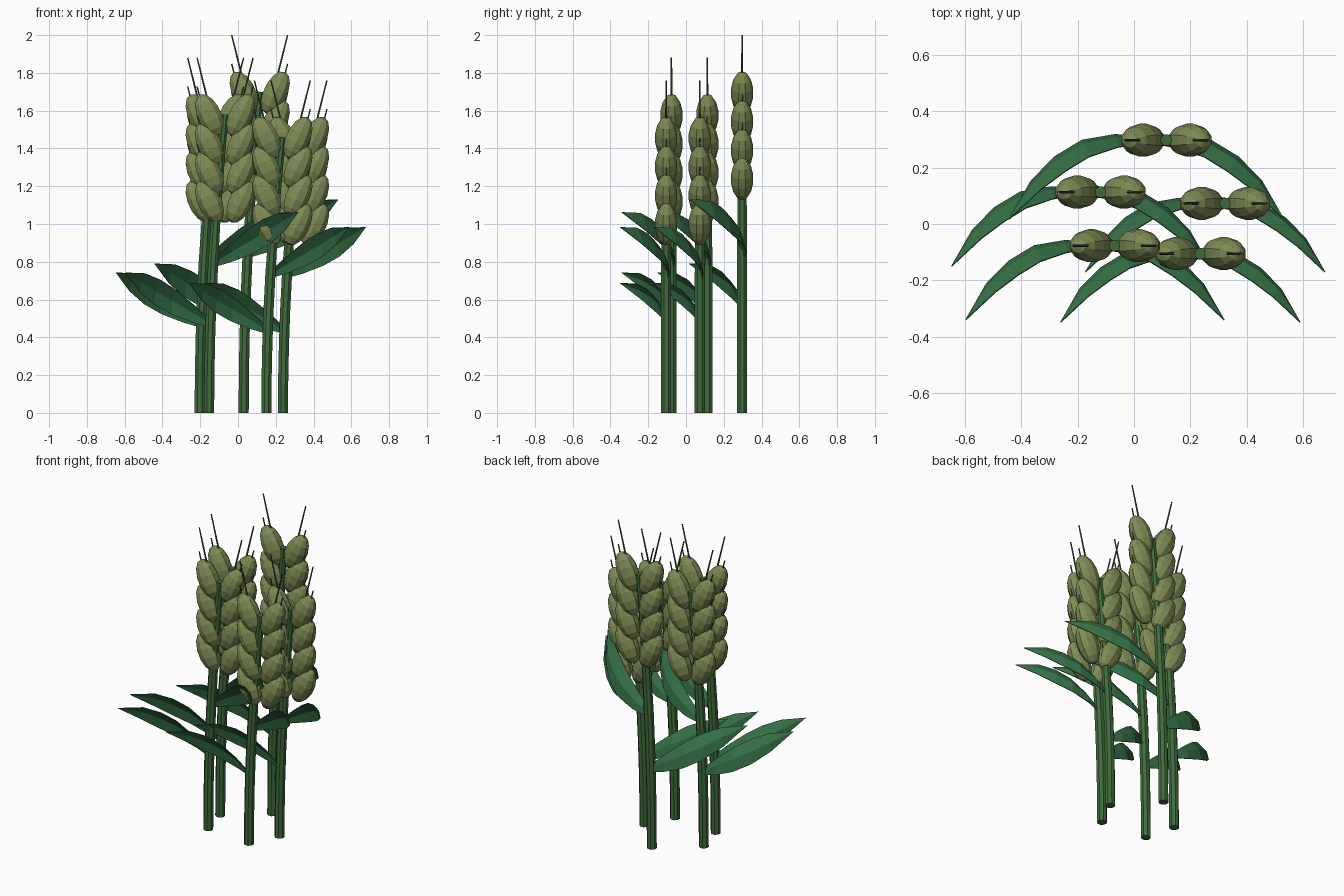
import bpy, math
from mathutils import Vector, Matrix

if "Cube" in bpy.data.objects:
    bpy.data.objects.remove(bpy.data.objects["Cube"])


def material(name, rgb):
    m = bpy.data.materials.new(name)
    m.diffuse_color = (*rgb, 1)
    m.use_nodes = True
    m.node_tree.nodes["Principled BSDF"].inputs["Base Color"].default_value = m.diffuse_color
    return m


STEM = material("stem_green", (0.05, 0.15, 0.045))
LEAF = material("leaf_green", (0.035, 0.16, 0.06))
GRAIN = material("grain_olive", (0.21, 0.26, 0.09))
AWN = material("awn_dark", (0.08, 0.10, 0.05))


def mesh_object(name, verts, faces, mat):
    me = bpy.data.meshes.new(name)
    me.from_pydata(verts, [], faces)
    me.materials.append(mat)
    ob = bpy.data.objects.new(name, me)
    bpy.context.collection.objects.link(ob)
    return ob


def tube(name, path, radii, sides, mat):
    # rings around the path with capped ends
    verts, faces = [], []
    for i, p in enumerate(path):
        d = (path[min(i + 1, len(path) - 1)] - path[max(i - 1, 0)]).normalized()
        u = Vector((0, 1, 0))
        v = d.cross(u).normalized()
        for k in range(sides):
            a = 2 * math.pi * (k + 0.5) / sides
            verts.append(p + (u * math.sin(a) - v * math.cos(a)) * radii[i])
    for i in range(len(path) - 1):
        for k in range(sides):
            a, b = i * sides + k, i * sides + (k + 1) % sides
            faces.append((a, b, b + sides, a + sides))
    n = len(verts) - sides
    faces += [tuple(reversed(range(sides))), tuple(range(n, n + sides))]
    return mesh_object(name, verts, faces, mat)


def grain(name, c, side):
    bpy.ops.mesh.primitive_uv_sphere_add(segments=10, ring_count=7, radius=1)
    ob = bpy.context.object
    ob.name = name
    ob.data.transform(Matrix.Translation(c)
                      @ Matrix.Rotation(side * math.radians(25), 4, 'Y')
                      @ Matrix.Diagonal((0.066, 0.06, 0.122, 1)))
    ob.data.materials.append(GRAIN)


def leaf(name, base, side, s):
    # centre line sweeps sideways, then forward; blade is folded on its midrib
    line = [(0, 0, 0), (.10, -.003, .06), (.21, -.03, .125),
            (.30, -.085, .18), (.385, -.16, .235), (.48, -.28, .29)]
    half = [.022, .055, .076, .076, .055, .0]
    pts = [Vector(p) for p in line]
    tilt = math.radians(25)
    verts, faces = [], []
    for i, p in enumerate(pts):
        d = pts[min(i + 1, 5)] - pts[max(i - 1, 0)]
        out = Vector((-d.y, d.x, 0)).normalized()
        up = Vector((0, 0, math.cos(tilt))) - out * math.sin(tilt)
        normal = out * math.cos(tilt) + Vector((0, 0, math.sin(tilt)))
        w = half[i]
        for q in (p + up * w, p + normal * w * 0.25, p - up * w):
            verts.append(base + Vector((q.x * side, q.y, q.z)) * s)
    for i in range(5):
        for k in range(2):
            a = i * 3 + k
            f = (a, a + 1, a + 4, a + 3)
            if i == 4:
                f = (a, a + 1, 15)
            faces.append(f if side > 0 else tuple(reversed(f)))
    ob = mesh_object(name, verts[:16], faces, LEAF)
    sol = ob.modifiers.new("thickness", 'SOLIDIFY')
    sol.thickness = 0.004
    sol.offset = 0


def stalk(tag, x, y, top, s):
    zt = top - 0.11

    def bend(z):
        return Vector((x + 0.085 * (z / zt) ** 2, y, z))

    # stem running up through the ear
    tube("stem_" + tag, [bend(zt * i / 8) for i in range(9)],
         [0.029] * 5 + [0.027, 0.025, 0.023, 0.021], 8, STEM)
    # paired leaves, the right one higher
    leaf("left_leaf_" + tag, bend(0.50 * s), -1, s)
    leaf("right_leaf_" + tag, bend(0.84 * s), 1, s)
    # ear: four rows of paired grains with bristles
    for row in range(4):
        for side in (-1, 1):
            c = Vector((x + 0.085 + side * 0.083, y, top - 0.115 - 0.152 * row))
            n = f"{tag}_{row}_{'left' if side < 0 else 'right'}"
            grain("grain_" + n, c, side)
            tube("awn_" + n, [c + Vector((0, 0, 0.045)),
                              c + Vector((side * 0.065, 0, 0.305))],
                 [0.006, 0.004], 5, AWN)


for tag, x, y, top, s in (("back", 0.03, 0.297, 1.81, 1.0),
                          ("back_left", -0.203, 0.113, 1.69, 0.94),
                          ("back_right", 0.238, 0.073, 1.57, 0.87),
                          ("front_left", -0.153, -0.077, 1.69, 0.94),
                          ("front_right", 0.15, -0.105, 1.57, 0.87)):
    stalk(tag, x, y, top, s)
